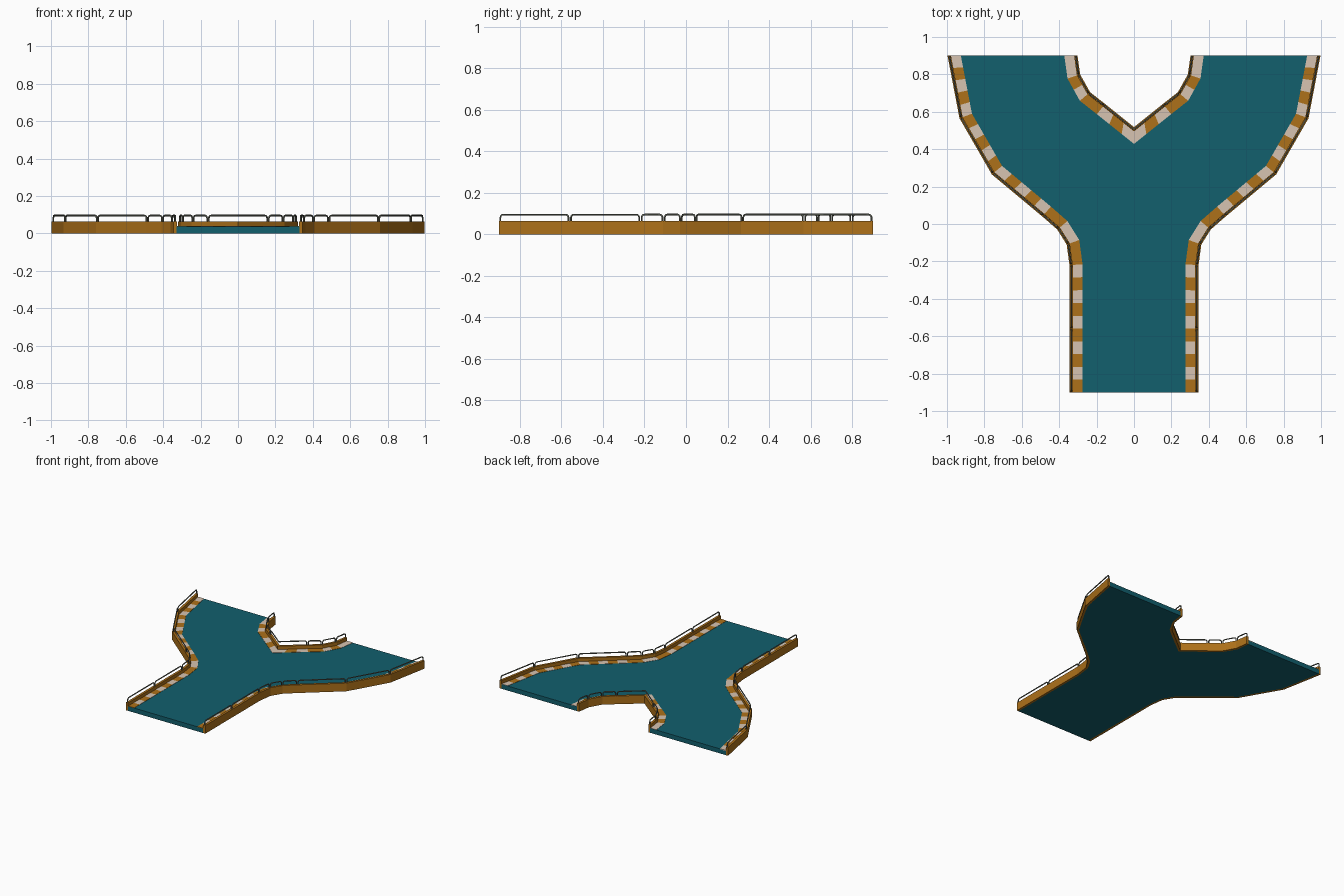
import bpy, bmesh, math
from mathutils import Vector

if "Cube" in bpy.data.objects:
    bpy.data.objects.remove(bpy.data.objects["Cube"])

FLOOR_Z, WALL_Z, RAIL_Z = 0.036, 0.064, 0.1
WALL_T, STRIPE_IN = 0.018, 0.07

# Outer edge of the right half, and right half of the fork notch (road on the left of travel)
SIDE = [(0.345, -0.9), (0.345, -0.56), (0.345, -0.22), (0.36, -0.11), (0.41, -0.03),
        (0.49, 0.04), (0.76, 0.265), (0.933, 0.565), (0.997, 0.9)]
FORK = [(0.302, 0.9), (0.288, 0.8), (0.235, 0.705), (0.155, 0.642), (0, 0.518)]


def material(name, rgb):
    m = bpy.data.materials.new(name)
    m.diffuse_color = (*rgb, 1)
    m.use_nodes = True
    m.node_tree.nodes["Principled BSDF"].inputs["Base Color"].default_value = m.diffuse_color
    return m


TEAL = material("teal", (0.006, 0.115, 0.155))
ORANGE = material("orange", (0.42, 0.165, 0.01))
BEIGE = material("beige", (0.68, 0.55, 0.44))
METAL = material("rail_metal", (0.13, 0.14, 0.11))


def offset(path, d):
    """Mitred offset to the left; ends stay on their x or y cut plane."""
    p = [Vector(q) for q in path]
    dirs = [(b - a).normalized() for a, b in zip(p, p[1:])]
    norm = [Vector((-t.y, t.x)) for t in dirs]
    out = []
    for i, q in enumerate(p):
        if 0 < i < len(p) - 1:
            n = norm[i - 1] + norm[i]
            out.append(q + n * (2 * d / n.length_squared))
        else:
            k = 0 if i == 0 else -1
            r, t = q + norm[k] * d, dirs[k]
            ax = 0 if abs(q.x) < 1e-6 else 1
            out.append(r + t * ((q[ax] - r[ax]) / t[ax]))
    return out


def mirror(ob):
    ob.modifiers.new("mirror", 'MIRROR').merge_threshold = 0.0005


def mesh_object(name, bm, mats):
    bmesh.ops.recalc_face_normals(bm, faces=bm.faces)
    me = bpy.data.meshes.new(name)
    bm.to_mesh(me)
    bm.free()
    for m in mats:
        me.materials.append(m)
    ob = bpy.data.objects.new(name, me)
    bpy.context.collection.objects.link(ob)
    return ob


def prism(bm, poly, z0, z1, mat=0):
    lo = [bm.verts.new((x, y, z0)) for x, y in poly]
    hi = [bm.verts.new((x, y, z1)) for x, y in poly]
    n = len(poly)
    faces = [bm.faces.new(lo[::-1]), bm.faces.new(hi)]
    faces += [bm.faces.new((lo[i], lo[(i + 1) % n], hi[(i + 1) % n], hi[i])) for i in range(n)]
    for f in faces:
        f.material_index = mat


def wall(name, path):
    bm = bmesh.new()
    prism(bm, [Vector(q) for q in path] + offset(path, WALL_T)[::-1], 0, WALL_Z)
    mirror(mesh_object(name, bm, [ORANGE]))


def stripes(name, path, step, first):
    bm = bmesh.new()
    a, b = offset(path, WALL_T), offset(path, STRIPE_IN)
    k = first
    for i in range(len(path) - 1):
        n = max(1, round((Vector(path[i + 1]) - Vector(path[i])).length / step))
        for j in range(n):
            s, t = j / n, (j + 1) / n
            prism(bm, [a[i].lerp(a[i + 1], s), a[i].lerp(a[i + 1], t),
                       b[i].lerp(b[i + 1], t), b[i].lerp(b[i + 1], s)],
                  FLOOR_Z - 0.004, FLOOR_Z + 0.002, k % 2)
            k += 1
    mirror(mesh_object(name, bm, [ORANGE, BEIGE]))


def rails(name, path):
    """One rounded hoop per path segment; the hoop at x = 0 runs into its mirror twin."""
    cu = bpy.data.curves.new(name, 'CURVE')
    cu.dimensions = '3D'
    cu.bevel_depth, cu.bevel_resolution = 0.0045, 1
    cu.use_fill_caps = True
    top, r = RAIL_Z - 0.0045, 0.014
    mid = offset(path, WALL_T / 2)
    for a, b in zip(mid, mid[1:]):
        t, length = (b - a).normalized(), (b - a).length
        start = 0.006
        prof = [(start, WALL_Z - 0.003)]
        arc = [(r * (1 - math.cos(u)), top - r + r * math.sin(u)) for u in (0, 0.52, 1.05, 1.57)]
        prof += [(start + s, z) for s, z in arc]
        if abs(b.x) < 1e-6:
            prof.append((length, top))
        else:
            prof += [(length - s, z) for s, z in prof[::-1]]
        sp = cu.splines.new('POLY')
        sp.points.add(len(prof) - 1)
        for pt, (s, z) in zip(sp.points, prof):
            q = a + t * s
            pt.co = (q.x, q.y, z, 1)
    cu.materials.append(METAL)
    ob = bpy.data.objects.new(name, cu)
    bpy.context.collection.objects.link(ob)
    bpy.context.view_layer.objects.active = ob
    ob.select_set(True)
    bpy.ops.object.convert(target='MESH')
    ob = bpy.context.object
    mirror(ob)
    ob.select_set(False)


# Road slab, full Y outline
half = offset(SIDE, WALL_T - 0.002) + offset(FORK, WALL_T - 0.002)
outline = half + [Vector((-q.x, q.y)) for q in half[-2::-1]]
bm = bmesh.new()
prism(bm, outline, 0, FLOOR_Z)
mesh_object("road_slab", bm, [TEAL])

# Walls, striped kerbs and hoop railings
wall("side_walls", SIDE)
wall("fork_wall", FORK)
stripes("side_kerb_stripes", SIDE, 0.075, 0)
stripes("fork_kerb_stripes", FORK, 0.07, 1)
rails("side_railings", SIDE)
rails("fork_railing", FORK)
